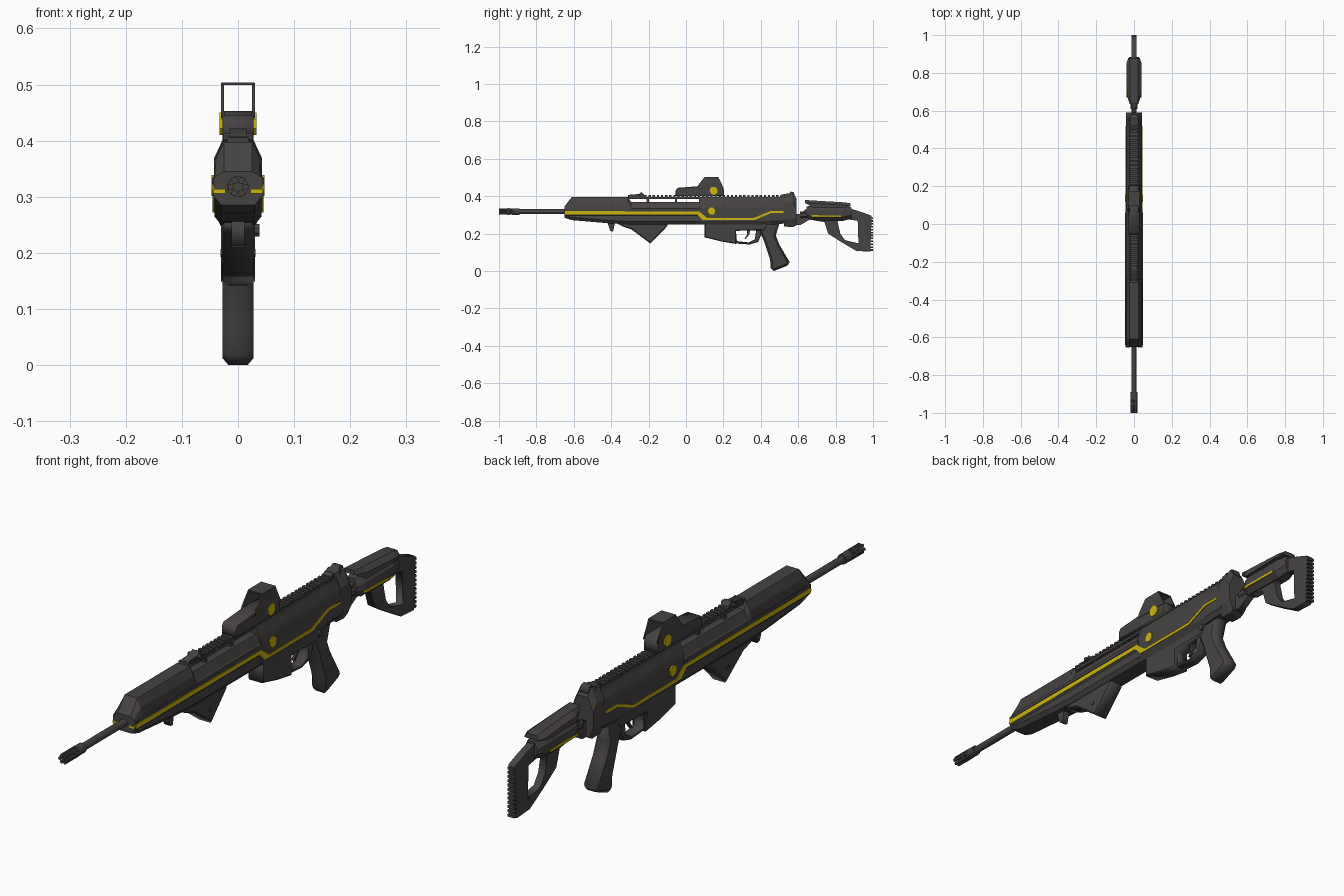
import bpy, bmesh, math
from mathutils import Matrix


def material(name, rgb):
    m = bpy.data.materials.new(name)
    m.diffuse_color = (*rgb, 1)
    return m


GRAY = material("charcoal", (0.062, 0.056, 0.055))
YELLOW = material("yellow", (0.62, 0.47, 0.004))


def finish(name, bm, mat):
    bmesh.ops.recalc_face_normals(bm, faces=bm.faces)
    me = bpy.data.meshes.new(name)
    bm.to_mesh(me)
    bm.free()
    me.materials.append(mat)
    ob = bpy.data.objects.new(name, me)
    bpy.context.collection.objects.link(ob)
    return ob


def prism(name, pts, hw, mat=GRAY, bevel=0.0, x=0.0, hole=None):
    """Side (y, z) outline, extruded across x, with chamfered rims and an optional hole."""
    cu = bpy.data.curves.new(name, 'CURVE')
    cu.dimensions = '2D'
    cu.fill_mode = 'BOTH'
    for loop in [pts] + ([hole] if hole else []):
        sp = cu.splines.new('POLY')
        sp.points.add(len(loop) - 1)
        for p, (y, z) in zip(sp.points, loop):
            p.co = (y, z, 0, 1)
        sp.use_cyclic_u = True
    cu.extrude = hw - bevel
    cu.bevel_depth = bevel
    cu.bevel_resolution = 0
    cu.offset = -bevel
    ob = bpy.data.objects.new(name, cu)
    bpy.context.collection.objects.link(ob)
    ob.rotation_euler = (math.pi / 2, 0, math.pi / 2)
    ob.location.x = x
    cu.materials.append(mat)
    bpy.ops.object.select_all(action='DESELECT')
    ob.select_set(True)
    bpy.context.view_layer.objects.active = ob
    bpy.ops.object.convert(target='MESH')
    return ob


def loft(name, sections, mat=GRAY):
    """Sections are (y, half profile of (x, z) from top to bottom), mirrored in x."""
    bm = bmesh.new()
    rings = []
    for y, half in sections:
        full = half + [(-x, z) for x, z in reversed(half)]
        rings.append([bm.verts.new((x, y, z)) for x, z in full])
    n = len(rings[0])
    for a, b in zip(rings, rings[1:]):
        for i in range(n):
            bm.faces.new((a[i], a[(i + 1) % n], b[(i + 1) % n], b[i]))
    bm.faces.new(rings[0])
    bm.faces.new(rings[-1])
    return finish(name, bm, mat)


def boxes(name, specs, mat=GRAY):
    """Boxes (x0, x1, y0, y1, z0, z1) joined in one object."""
    bm = bmesh.new()
    for x0, x1, y0, y1, z0, z1 in specs:
        m = Matrix.Translation(((x0 + x1) / 2, (y0 + y1) / 2, (z0 + z1) / 2)) @ \
            Matrix.Diagonal((x1 - x0, y1 - y0, z1 - z0, 1))
        bmesh.ops.create_cube(bm, size=1, matrix=m)
    return finish(name, bm, mat)


def rod(name, axis, r, a, b, u, v, mat=GRAY, n=12):
    """Cylinder along y (u = x, v = z) or along x (u = y, v = z)."""
    bm = bmesh.new()
    mid = (a + b) / 2
    if axis == 'y':
        m = Matrix.Translation((u, mid, v)) @ Matrix.Rotation(math.pi / 2, 4, 'X')
    else:
        m = Matrix.Translation((mid, u, v)) @ Matrix.Rotation(math.pi / 2, 4, 'Y')
    m = m @ Matrix.Rotation(math.pi / n, 4, 'Z')
    bmesh.ops.create_cone(bm, cap_ends=True, segments=n, radius1=r, radius2=r, depth=b - a, matrix=m)
    return finish(name, bm, mat)


# barrel and slotted muzzle
BZ = 0.318
rod("barrel", 'y', 0.013, -0.91, -0.6, 0, BZ)
rod("muzzle_collar", 'y', 0.018, -0.93, -0.89, 0, BZ)
rod("muzzle_core", 'y', 0.009, -0.985, -0.91, 0, BZ)
rod("muzzle_ring", 'y', 0.019, -0.955, -0.945, 0, BZ)
for k in range(6):
    t = k * math.pi / 3
    rod("muzzle_prong", 'y', 0.006, -1.0, -0.92, 0.013 * math.cos(t), BZ + 0.013 * math.sin(t), n=6)


# handguard and receiver
def body(y, top, bot, w=0.044):
    return (y, [(0.025, top), (w - 0.005, max(top - 0.03, 0.337)), (w, 0.333), (w, 0.302),
                (w - 0.004, 0.296), (w - 0.002, bot + 0.015), (0.03, bot)])


def rear(y, top, bot):
    return (y, [(0.025, top), (0.037, 0.362), (0.042, 0.34), (0.042, 0.268), (0.03, bot)])


loft("handguard", [body(-0.65, 0.345, 0.285), body(-0.61, 0.397, 0.272), body(-0.42, 0.397, 0.256),
                   body(-0.31, 0.397, 0.25), body(-0.295, 0.37, 0.25), body(0.075, 0.37, 0.25)])
loft("receiver", [rear(0.07, 0.392, 0.25), rear(0.45, 0.392, 0.248), rear(0.54, 0.392, 0.255)])
loft("rear_collar", [(y, [(0.02, t), (0.043, t - 0.05), (0.043, b + 0.04), (0.025, b)])
                     for y, t, b in [(0.525, 0.412, 0.238), (0.57, 0.418, 0.235), (0.59, 0.39, 0.245)]])

# top rail with teeth and posts
boxes("top_rail", [(-0.018, 0.018, -0.31, 0.55, 0.386, 0.397)])
boxes("rail_posts", [(-0.015, 0.015, y, y + 0.012, 0.36, 0.39) for y in (-0.21, -0.06)])
boxes("rail_teeth", [(-0.02, 0.02, -0.31 + 0.022 * i, -0.298 + 0.022 * i, 0.395, 0.406) for i in range(39)])
prism("front_flip_sight", [(-0.31, 0.395), (-0.30, 0.408), (-0.25, 0.412), (-0.24, 0.422), (-0.225, 0.41),
                           (-0.215, 0.395)], 0.015)
prism("rear_flip_sight", [(0.50, 0.395), (0.51, 0.41), (0.55, 0.412), (0.56, 0.425), (0.575, 0.422),
                          (0.585, 0.395)], 0.016)
for name, y in (("front_sight_pin", -0.245), ("rear_sight_pin", 0.55)):
    rod(name, 'x', 0.008, -0.026, 0.026, y, 0.405, n=8)

# holographic sight: solid base, two cheeks, roof
prism("sight_base", [(-0.055, 0.4), (-0.055, 0.43), (-0.045, 0.445), (0.06, 0.453), (0.195, 0.453), (0.203, 0.43),
                     (0.203, 0.4)], 0.028, bevel=0.003)
for s in (-1, 1):
    prism("sight_cheek", [(0.055, 0.44), (0.065, 0.46), (0.10, 0.503), (0.172, 0.503), (0.203, 0.44)],
          0.0025, x=s * 0.0275)
boxes("sight_roof", [(-0.029, 0.029, 0.098, 0.174, 0.499, 0.504)])
rod("sight_disc", 'x', 0.022, -0.033, 0.033, 0.148, 0.43, YELLOW, 8)
rod("receiver_disc", 'x', 0.02, -0.047, 0.047, 0.137, 0.32, YELLOW, 8)

# yellow side stripes, wrapping onto the nose
for s in (-1, 1):
    prism("handguard_stripe", [(-0.648, 0.303), (-0.648, 0.321), (0.07, 0.318), (0.115, 0.283), (0.36, 0.283),
                               (0.45, 0.32), (0.52, 0.32), (0.52, 0.31), (0.455, 0.31), (0.365, 0.272),
                               (0.09, 0.272), (0.06, 0.303)], 0.003, YELLOW, x=s * 0.0425)
    prism("stripe_ridge", [(-0.64, 0.322), (-0.63, 0.334), (0.05, 0.334), (0.06, 0.322)], 0.003, x=s * 0.0435)
    boxes("nose_stripe", [(min(s * 0.022, s * 0.044), max(s * 0.022, s * 0.044), -0.653, -0.647, 0.306, 0.314)],
          YELLOW)
    prism("stock_stripe", [(0.67, 0.29), (0.67, 0.299), (0.83, 0.296), (0.83, 0.288)], 0.003, YELLOW, x=s * 0.037)

# angled foregrip and tab
prism("foregrip", [(-0.37, 0.255), (-0.33, 0.235), (-0.29, 0.222), (-0.19, 0.147), (-0.10, 0.24), (-0.10, 0.255)],
      0.028, bevel=0.005)
prism("front_tab", [(-0.42, 0.26), (-0.405, 0.215), (-0.39, 0.21), (-0.38, 0.26)], 0.012)
rod("foregrip_bolt", 'x', 0.008, -0.031, 0.031, -0.2, 0.2, n=8)

# magazine housing, trigger guard, trigger, grip
prism("magazine_housing", [(0.10, 0.26), (0.10, 0.18), (0.19, 0.158), (0.268, 0.145), (0.268, 0.215), (0.42, 0.218),
                           (0.44, 0.26)], 0.03, bevel=0.004)
prism("trigger_guard", [(0.255, 0.23), (0.255, 0.148), (0.34, 0.142), (0.385, 0.155), (0.41, 0.21), (0.42, 0.23)],
      0.02, bevel=0.003, hole=[(0.267, 0.216), (0.375, 0.216), (0.368, 0.17), (0.335, 0.153), (0.272, 0.16)])
prism("trigger", [(0.325, 0.225), (0.345, 0.225), (0.338, 0.195), (0.318, 0.17), (0.313, 0.174), (0.327, 0.196)],
      0.006)
prism("pistol_grip", [(0.385, 0.255), (0.395, 0.21), (0.415, 0.165), (0.45, 0.06), (0.452, 0.018), (0.47, 0.0),
                      (0.54, 0.028), (0.555, 0.046), (0.50, 0.14), (0.48, 0.19), (0.50, 0.255)], 0.028, bevel=0.011)
rod("safety_lever", 'x', 0.012, 0.02, 0.038, 0.42, 0.24, n=8)

# stock: hinge, hull, cheek rest, skeleton loop, serrated butt
prism("stock_hinge", [(0.585, 0.245), (0.61, 0.245), (0.67, 0.28), (0.67, 0.325), (0.64, 0.33), (0.61, 0.305),
                      (0.585, 0.305)], 0.013)
rod("hinge_pin", 'y', 0.02, 0.61, 0.66, 0, 0.30, n=8)


def hull(y, top, bot, w):
    return (y, [(w * 0.55, top), (w, top - 0.025), (w, bot + 0.02), (w * 0.5, bot)])


loft("stock_hull", [hull(0.645, 0.345, 0.285, 0.022), hull(0.675, 0.35, 0.272, 0.037), hull(0.84, 0.35, 0.268, 0.037),
                    hull(0.885, 0.34, 0.28, 0.025)])
loft("cheek_rest", [(y, [(0.02, t), (w, t - 0.015), (w, b)])
                    for y, t, b, w in [(0.635, 0.38, 0.365, 0.022), (0.68, 0.377, 0.34, 0.038),
                                       (0.85, 0.367, 0.34, 0.04), (0.88, 0.362, 0.345, 0.03)]])
prism("stock_loop", [(0.66, 0.33), (0.66, 0.275), (0.74, 0.262), (0.76, 0.2), (0.83, 0.155), (0.91, 0.108),
                     (0.985, 0.103), (0.993, 0.295), (0.94, 0.315), (0.86, 0.34)], 0.0135,
      hole=[(0.81, 0.265), (0.85, 0.28), (0.918, 0.268), (0.922, 0.148), (0.85, 0.165), (0.825, 0.2)])
boxes("butt_teeth", [(-0.0135, 0.0135, 0.98, 1.0, 0.108 + 0.0155 * i, 0.117 + 0.0155 * i) for i in range(12)])
